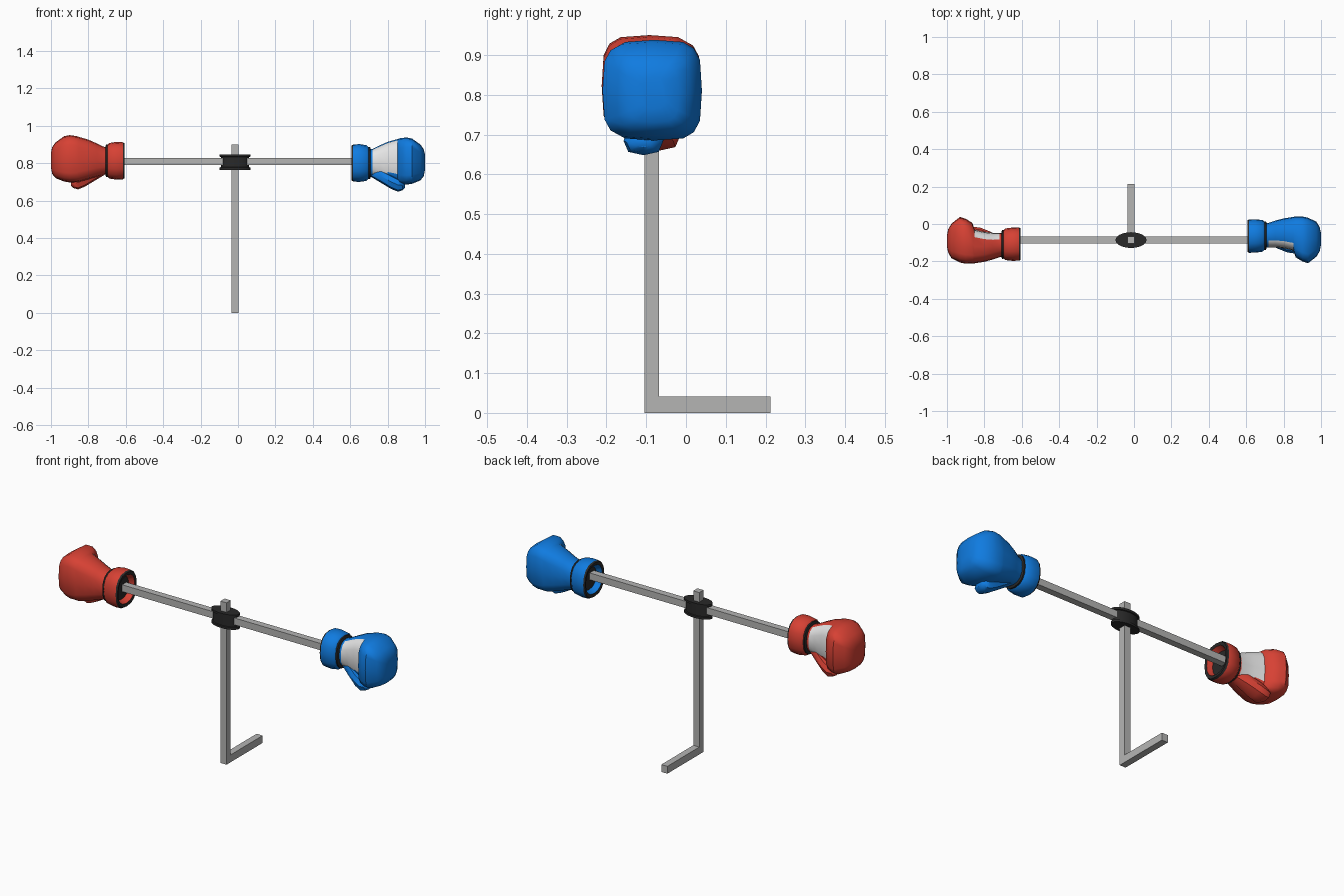
import bpy, bmesh, math
from mathutils import Matrix, Vector

if "Cube" in bpy.data.objects:
    bpy.data.objects.remove(bpy.data.objects["Cube"])

def material(name, rgb):
    m = bpy.data.materials.new(name)
    m.diffuse_color = (*rgb, 1)
    m.use_nodes = True
    m.node_tree.nodes["Principled BSDF"].inputs["Base Color"].default_value = m.diffuse_color
    return m

GREY = material("metal_grey", (0.46, 0.46, 0.455))
BLACK = material("black_rubber", (0.022, 0.022, 0.022))
RED = material("red_leather", (0.68, 0.053, 0.034))
BLUE = material("blue_leather", (0.005, 0.2, 0.75))
WHITE = material("white_leather", (0.78, 0.78, 0.78))

PX, PY, T = -0.016, -0.086, 0.037      # post position and bar thickness

def finish(name, bm, mats, rule=None, smooth=True, xform=None):
    bmesh.ops.recalc_face_normals(bm, faces=bm.faces)
    bm.normal_update()
    if rule:
        for f in bm.faces:
            f.material_index = rule(f.calc_center_median(), f.normal)
    if xform:
        bm.transform(xform)
    me = bpy.data.meshes.new(name)
    bm.to_mesh(me)
    bm.free()
    for m in mats:
        me.materials.append(m)
    ob = bpy.data.objects.new(name, me)
    bpy.context.collection.objects.link(ob)
    if smooth:
        bpy.ops.object.select_all(action='DESELECT')
        ob.select_set(True)
        bpy.context.view_layer.objects.active = ob
        bpy.ops.object.shade_smooth_by_angle(angle=math.radians(42))
    return ob

def box(name, lo, hi):
    bm = bmesh.new()
    bmesh.ops.create_cube(bm, size=1)
    for v in bm.verts:
        v.co = Vector([(a + b) / 2 + c * (b - a) for a, b, c in zip(lo, hi, v.co)])
    return finish(name, bm, [GREY], smooth=False)

def loft(sections, sides):
    """Skin rounded-box sections (x, y0, y1, z0, z1, squareness) along x."""
    bm = bmesh.new()
    rings = []
    for x, y0, y1, z0, z1, n in sections:
        ring = []
        for i in range(sides):
            a = 2 * math.pi * i / sides
            c, s = math.cos(a), math.sin(a)
            c = math.copysign(abs(c) ** (2 / n), c) if abs(c) > 1e-6 else 0
            s = math.copysign(abs(s) ** (2 / n), s) if abs(s) > 1e-6 else 0
            ring.append(bm.verts.new((x, (y0 + y1) / 2 + c * (y1 - y0) / 2,
                                      (z0 + z1) / 2 + s * (z1 - z0) / 2)))
        rings.append(ring)
    for r, q in zip(rings, rings[1:]):
        for i in range(sides):
            j = (i + 1) % sides
            bm.faces.new((r[i], r[j], q[j], q[i]))
    bm.faces.new(rings[0])
    bm.faces.new(rings[-1])
    return bm

# Stand and crossbar
h = T / 2
box("upright_post", (PX - h, PY - h, 0), (PX + h, PY + h, 0.9))
box("foot_bar", (PX - h, PY + h, 0), (PX + h, 0.213, 0.041))
box("cross_bar", (-0.66, PY - h, 0.791), (0.66, PY + h, 0.829))

# Oval hub with flared rims
bm = bmesh.new()
profile = [(0.765, 1.0), (0.777, 1.0), (0.779, 0.89), (0.833, 0.89), (0.835, 1.0), (0.847, 1.0)]
rings = [[bm.verts.new((PX + 0.083 * k * math.cos(i * math.pi / 12),
                        PY + 0.042 * k * math.sin(i * math.pi / 12), z))
          for i in range(24)] for z, k in profile]
for r, q in zip(rings, rings[1:]):
    for i in range(24):
        bm.faces.new((r[i], r[(i + 1) % 24], q[(i + 1) % 24], q[i]))
bm.faces.new(rings[0])
bm.faces.new(rings[-1])
finish("hub", bm, [BLACK])

# Glove profiles along the arm (palm faces -y, thumb below)
HAND = [(0.695, -0.125, 0.002, 0.730, 0.872, 2.3),
        (0.720, -0.125, 0.006, 0.725, 0.877, 2.4),
        (0.755, -0.125, 0.018, 0.716, 0.894, 2.6),
        (0.800, -0.130, 0.030, 0.702, 0.914, 2.9),
        (0.852, -0.142, 0.038, 0.688, 0.929, 3.2),
        (0.864, -0.178, 0.040, 0.686, 0.933, 3.6),
        (0.900, -0.200, 0.040, 0.685, 0.938, 3.8),
        (0.930, -0.210, 0.034, 0.690, 0.932, 3.8),
        (0.975, -0.175, 0.012, 0.708, 0.900, 3.6),
        (0.993, -0.145, -0.018, 0.730, 0.875, 3.4),
        (1.000, -0.110, -0.050, 0.765, 0.845, 3.0)]
THUMB = [(0.715, -0.105, -0.045, 0.725, 0.780, 2.4),
         (0.765, -0.130, -0.045, 0.695, 0.765, 2.4),
         (0.820, -0.152, -0.052, 0.662, 0.738, 2.6),
         (0.855, -0.157, -0.057, 0.648, 0.720, 2.6),
         (0.880, -0.150, -0.065, 0.655, 0.708, 2.6),
         (0.892, -0.128, -0.085, 0.668, 0.696, 2.4)]
CUFF = [(0.640, -0.125, 0.000, 0.738, 0.862, 2.3),
        (0.610, -0.135, 0.008, 0.725, 0.878, 2.4),
        (0.607, -0.149, 0.021, 0.708, 0.895, 2.4),
        (0.616, -0.154, 0.024, 0.702, 0.900, 2.4),
        (0.650, -0.153, 0.025, 0.700, 0.902, 2.4),
        (0.688, -0.148, 0.021, 0.706, 0.896, 2.4),
        (0.698, -0.138, 0.012, 0.716, 0.886, 2.4)]
PIPING = [(0.694, -0.134, 0.009, 0.720, 0.883, 2.4),
          (0.697, -0.139, 0.014, 0.715, 0.888, 2.4),
          (0.705, -0.139, 0.014, 0.715, 0.888, 2.4),
          (0.709, -0.130, 0.006, 0.722, 0.880, 2.4)]

def palm_rule(c, n):
    return int(n.y < -0.3 and n.x > -0.75 and 0.71 < c.x < 0.855 and c.z > 0.735)

def cuff_rule(c, n):
    return int(c.x < 0.6135 or n.x < -0.8 or (c.x < 0.63 and n.x > 0.5))

def glove(side, leather, xform):
    finish(side + "_glove_hand", loft(HAND, 16), [leather, WHITE], palm_rule, xform=xform)
    finish(side + "_glove_thumb", loft(THUMB, 8), [leather], xform=xform)
    finish(side + "_glove_cuff", loft(CUFF, 16), [leather, BLACK], cuff_rule, xform=xform)
    finish(side + "_glove_piping", loft(PIPING, 16), [BLACK], xform=xform)

# Blue glove on the right, red one turned half a turn about the post
glove("blue", BLUE, Matrix.Identity(4))
glove("red", RED, Matrix.Translation((0, 2 * PY, 0.012)) @ Matrix.Rotation(math.pi, 4, 'Z'))
